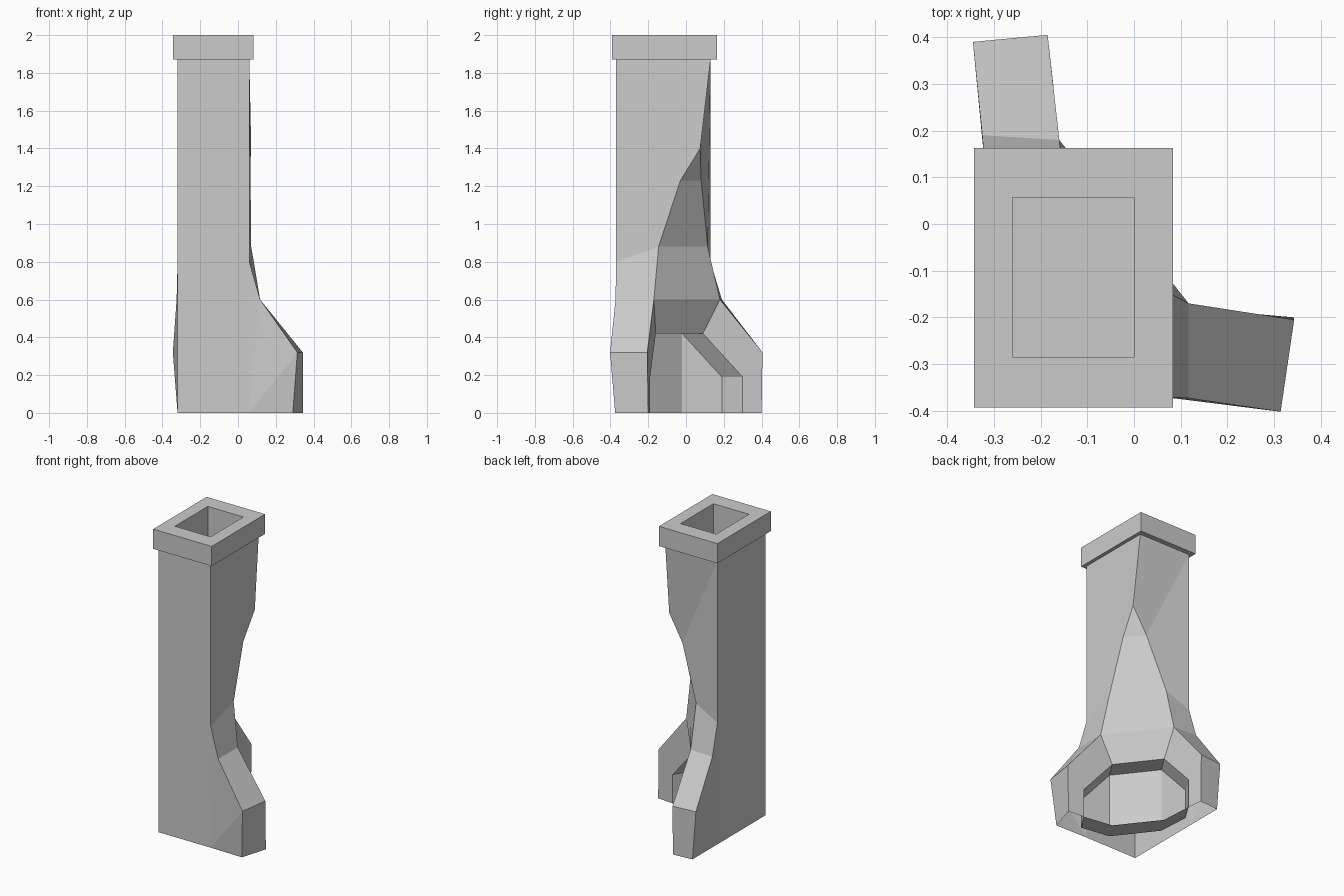
import bpy
import bmesh
from mathutils import Vector

if "Cube" in bpy.data.objects:
    bpy.data.objects.remove(bpy.data.objects["Cube"], do_unlink=True)

# Single plaster colour
GREY = (0.6, 0.6, 0.6, 1.0)
plaster = bpy.data.materials.new("grey plaster")
plaster.use_nodes = True
plaster.diffuse_color = GREY
plaster.node_tree.nodes["Principled BSDF"].inputs["Base Color"].default_value = GREY


class Builder:
    """Collects flat faces and turns them into one object."""

    def __init__(self):
        self.bm = bmesh.new()

    def face(self, *points):
        self.bm.faces.new([self.bm.verts.new(p) for p in points])

    def strip(self, first, second):
        for i in range(len(first) - 1):
            self.face(first[i], first[i + 1], second[i + 1], second[i])

    def finish(self, name):
        bm = self.bm
        bmesh.ops.remove_doubles(bm, verts=bm.verts, dist=0.0005)
        bmesh.ops.recalc_face_normals(bm, faces=bm.faces)
        mesh = bpy.data.meshes.new(name)
        bm.to_mesh(mesh)
        bm.free()
        mesh.materials.append(plaster)
        obj = bpy.data.objects.new(name, mesh)
        bpy.context.collection.objects.link(obj)
        return obj


def ground(p):
    return (p[0], p[1], 0)


NECK = 1.87

# Corner lines of the shaft
wall_corner = (-0.32, -0.37, NECK)
room_corner = (0.06, 0.13, NECK)
apex = (0.07, 0.075, 1.4)

# Left leg: outer wall edge and inner breast edge, from top to floor
left_outer = [(0.06, -0.37, NECK), (0.06, -0.37, 0.8), (0.117, -0.373, 0.6),
              (0.314, -0.402, 0.32), (0.29, -0.375, 0)]
left_inner = [(0.06, -0.03, 1.23), (0.07, -0.145, 0.88), (0.117, -0.17, 0.6),
              (0.343, -0.205, 0.32), (0.343, -0.2, 0)]

# Back leg: the same edges along the other wall
back_outer = [(-0.32, 0.13, NECK), (-0.32, 0.13, 0.8), (-0.325, 0.19, 0.6),
              (-0.345, 0.39, 0.32), (-0.32, 0.39, 0)]
back_inner = [(-0.03, 0.08, 1.23), (-0.154, 0.115, 0.88), (-0.16, 0.18, 0.6),
              (-0.185, 0.405, 0.32), (-0.185, 0.4, 0)]

# Hearth opening outline: jamb and lintel end on each side
left_jamb, left_lintel = (0.23, -0.19, 0.19), (0.035, -0.16, 0.42)
back_jamb, back_lintel = (-0.173, 0.3, 0.19), (-0.16, 0.09, 0.42)

body = Builder()

# Walls, shaft sides and legs
for outer, inner, jamb, lintel in (
        (left_outer, left_inner, left_jamb, left_lintel),
        (back_outer, back_inner, back_jamb, back_lintel)):
    fold = ground(outer[1])
    body.face(ground(wall_corner), wall_corner, outer[0], outer[1], fold)
    body.face(fold, *outer[1:3])
    body.face(fold, *outer[2:4])
    body.face(fold, *outer[3:5])
    body.face(outer[0], room_corner, apex, inner[0])
    body.face(outer[0], inner[0], inner[1], outer[1])
    body.strip(outer[1:], inner[1:])
    body.face(inner[2], inner[3], inner[4], ground(jamb), jamb, lintel)

# Sloping chimney breast
body.face(apex, left_inner[0], back_inner[0])
body.strip(left_inner[:3] + [left_lintel], back_inner[:3] + [back_lintel])

# Recessed hearth
opening = [ground(left_jamb), left_jamb, left_lintel,
           back_lintel, back_jamb, ground(back_jamb)]
inward = Vector((-0.07, -0.11, 0))
recess = [tuple(Vector(p) + inward) for p in opening]
body.strip(opening, recess)
front_line = [ground(p) for p in opening[1:5]]
back_line = [ground(p) for p in recess[1:5]]
body.strip(front_line, back_line)
body.strip(recess[1:5], back_line)
body.finish("fireplace_body")

# Chimney cap with flue
cap = Builder()


def ring(x0, x1, y0, y1, z):
    return [(x0, y0, z), (x1, y0, z), (x1, y1, z), (x0, y1, z), (x0, y0, z)]


edge = (-0.343, 0.083, -0.393, 0.163)
flue = (-0.26, 0.0, -0.285, 0.057)
loops = [ring(*flue, NECK), ring(*edge, NECK), ring(*edge, 2),
         ring(*flue, 2), ring(*flue, NECK)]
for lower, upper in zip(loops, loops[1:]):
    cap.strip(lower, upper)
cap.finish("chimney_cap")

# Flue lining below the cap, facing inward
lining = Builder()
base = ring(*flue, 1.5)
lining.strip(ring(*flue, NECK), base)
lining.face(*base[:4])
obj = lining.finish("flue_lining")
obj.data.flip_normals()
